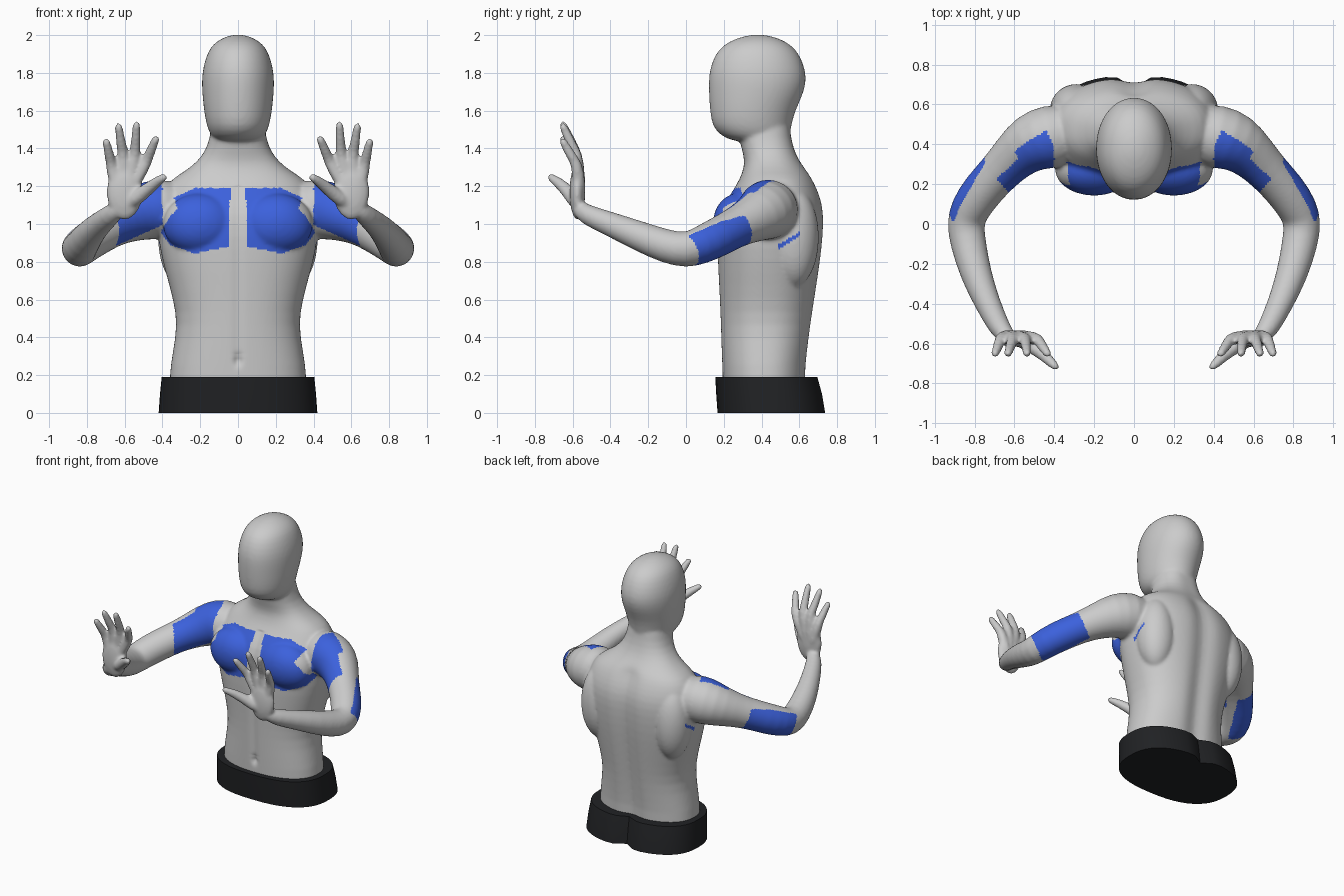
import bpy, bmesh, math
from mathutils import Vector, Matrix

if "Cube" in bpy.data.objects:
    bpy.data.objects.remove(bpy.data.objects["Cube"])


def bridge(bm, rings):
    loops = [[bm.verts.new(p) for p in r] for r in rings]
    n = len(loops[0])
    for a, b in zip(loops, loops[1:]):
        for i in range(n):
            bm.faces.new((a[i], a[(i + 1) % n], b[(i + 1) % n], b[i]))
    bm.faces.new(loops[0][::-1])
    bm.faces.new(loops[-1])


def section(z, hw, y0, y1, n=2.3, cleft=0.0, seg=48):
    # rounded horizontal cross-section with an optional groove at the back
    pts = []
    for i in range(seg):
        a = 2 * math.pi * i / seg
        c, s = math.cos(a), math.sin(a)
        x = hw * math.copysign(abs(c) ** (2 / n), c)
        y = (y0 + y1) / 2 + (y1 - y0) / 2 * math.copysign(abs(s) ** (2 / n), s)
        if s > 0:
            y -= cleft * math.exp(-(x / 0.06) ** 2)
        pts.append((x, y, z))
    return pts


def tube(bm, path, ref, side, seg=20):
    # round limb through (x, y, z, radius) points, with a rounded tip
    pts = [(Vector(p[:3]), p[3]) for p in path]
    d = (pts[-1][0] - pts[-2][0]).normalized()
    end, r = pts[-1]
    pts += [(end + d * r * 0.6, r * 0.75), (end + d * r * 0.95, r * 0.3)]
    rings = []
    for i, (p, r) in enumerate(pts):
        t = (pts[min(i + 1, len(pts) - 1)][0] - pts[max(i - 1, 0)][0]).normalized()
        u = t.cross(Vector(ref)).normalized()
        v = t.cross(u)
        ring = []
        for k in range(seg):
            a = 2 * math.pi * k / seg
            q = p + (u * math.cos(a) + v * math.sin(a)) * r
            ring.append((q.x * side, q.y, q.z))
        rings.append(ring)
    bridge(bm, rings)


def blob(bm, c, r, side):
    m = Matrix.Translation((c[0] * side, c[1], c[2])) @ Matrix.Diagonal((*r, 1))
    bmesh.ops.create_icosphere(bm, subdivisions=3, radius=1, matrix=m)


def material(name, col):
    m = bpy.data.materials.new(name)
    m.diffuse_color = (*col, 1)
    m.use_nodes = True
    m.node_tree.nodes["Principled BSDF"].inputs["Base Color"].default_value = m.diffuse_color
    return m


def make_object(name, bm):
    bmesh.ops.recalc_face_normals(bm, faces=bm.faces)
    me = bpy.data.meshes.new(name)
    bm.to_mesh(me)
    bm.free()
    ob = bpy.data.objects.new(name, me)
    bpy.context.collection.objects.link(ob)
    return ob


bm = bmesh.new()
# torso and neck: z, half width, front y, back y
torso = [(.02, .36, .2, .65), (.19, .366, .193, .635), (.32, .346, .188, .65),
         (.47, .32, .183, .67), (.6, .343, .178, .69), (.75, .385, .17, .712),
         (.87, .415, .165, .728), (1.0, .43, .168, .738), (1.1, .42, .195, .733),
         (1.18, .39, .25, .705), (1.24, .35, .285, .675), (1.28, .28, .3, .645),
         (1.33, .215, .312, .605), (1.4, .162, .295, .572), (1.5, .142, .27, .553),
         (1.6, .13, .28, .55)]
bridge(bm, [section(*t, cleft=.035 if t[0] < 1.25 else .005) for t in torso])
# head
head = [(1.43, .11, .26, .54), (1.47, .145, .18, .55), (1.52, .166, .138, .557),
        (1.6, .18, .127, .578), (1.68, .188, .122, .617), (1.75, .192, .12, .637),
        (1.82, .187, .125, .632), (1.9, .165, .155, .6), (1.95, .135, .2, .555),
        (1.985, .085, .27, .49), (2.003, .025, .35, .41)]
bridge(bm, [section(*h, n=2.05) for h in head])

arm = [(.28, .46, 1.07, .14), (.42, .44, 1.085, .168), (.52, .41, 1.06, .15),
       (.60, .34, 1.02, .122), (.675, .26, .98, .106), (.76, .17, .93, .106),
       (.825, .075, .885, .102), (.848, 0, .86, .096), (.832, -.1, .878, .091),
       (.795, -.25, .937, .08), (.735, -.4, 1.0, .065), (.67, -.53, 1.05, .055),
       (.64, -.56, 1.08, .045)]
# knuckle x, z and tip x, z for the four fingers
fingers = [(.665, 1.29, .697, 1.435), (.605, 1.335, .632, 1.515),
           (.547, 1.34, .537, 1.525), (.492, 1.315, .435, 1.45)]
thumb = [(.59, -.572, 1.1, .045), (.5, -.615, 1.165, .038), (.435, -.675, 1.22, .029),
         (.395, -.715, 1.247, .022)]
for s in (1, -1):
    tube(bm, arm, (0, 0, 1), s)
    blob(bm, (.6, -.575, 1.17), (.097, .042, .15), s)
    for x0, z0, x1, z1 in fingers:
        tube(bm, [(.62, -.565, 1.1, .04), (x0, -.57, z0, .034),
                  (x0 * .7 + x1 * .3, -.59, z0 * .7 + z1 * .3, .027),
                  ((x0 + x1) / 2, -.608, (z0 + z1) / 2, .027),
                  (x1, -.65, z1, .022)], (0, 1, 0), s)
    tube(bm, thumb, (0, 0, 1), s)
    blob(bm, (.2, .275, 1.0), (.2, .135, .165), s)      # chest muscle
    blob(bm, (.29, .57, .93), (.135, .135, .27), s)     # side of the back
body = make_object("body", bm)

# fuse everything into one smooth skin
m = body.modifiers.new("round", 'SUBSURF')
m.levels = 1
m = body.modifiers.new("fuse", 'REMESH')
m.mode = 'VOXEL'
m.voxel_size = 0.0105
m = body.modifiers.new("soften", 'SMOOTH')
m.factor, m.iterations = 0.5, 7
dg = bpy.context.evaluated_depsgraph_get()
skin = bpy.data.meshes.new_from_object(body.evaluated_get(dg))
body.modifiers.clear()
body.data = skin

# navel and belly centre line
for v in skin.vertices:
    x, y, z = v.co
    if y < .3 and abs(x) < .2 and z < 1.2:
        v.co.y += .02 * math.exp(-(x / .02) ** 2 - ((z - .28) / .03) ** 2)
        if .3 < z:
            v.co.y += .006 * math.exp(-(x / .025) ** 2)

# blue patches
PEC = [(.04, 1.19), (.225, 1.19), (.34, 1.14), (.32, 1.08), (.36, 1.04), (.41, .955),
       (.36, .89), (.235, .845), (.05, .88)]
DELT = [(.44, .47), (.54, .41), (.6, .365), (.58, .33), (.69, .225), (.61, .14),
        (.4, .24), (.4, .38)]
AXIS = Vector((.585, -.717, -.377))
OUT = Vector((.7, .55, -.45))
MID = Vector((.75, .17, .93))


def inside(x, y, poly):
    hit = False
    for (x0, y0), (x1, y1) in zip(poly, poly[1:] + poly[:1]):
        if (y0 > y) != (y1 > y) and x < (x1 - x0) * (y - y0) / (y1 - y0) + x0:
            hit = not hit
    return hit


def is_blue(c):
    x, y, z = abs(c.x), c.y, c.z
    if y < 0 or not .7 < z < 1.3:
        return False
    if y < .42 and inside(x, z, PEC):
        return True
    if inside(x, y, DELT) and z > 1.0 - .45 * (x - .39):
        return True
    p = Vector((x, y, z))
    if x > .6 and -.18 < p.dot(AXIS) < .17 and (p - MID).dot(OUT) > .02:
        return True
    return x > .3 and .49 < y < .6 and abs(z - .88 - .6 * (y - .49)) < .012


skin.materials.clear()
skin.materials.append(material("skin_grey", (.6, .61, .63)))
skin.materials.append(material("blue", (.045, .12, .72)))
for f in skin.polygons:
    f.use_smooth = True
    f.material_index = int(is_blue(f.center))

# shorts
bm = bmesh.new()
bridge(bm, [section(0, .42, .167, .745, 2.5, .06), section(.1, .413, .16, .728, 2.5, .055),
            section(.19, .404, .155, .703, 2.5, .045)])
shorts = make_object("shorts", bm)
shorts.data.materials.append(material("black", (.015, .016, .018)))
bpy.context.view_layer.objects.active = shorts
shorts.select_set(True)
bpy.ops.object.shade_smooth_by_angle()
